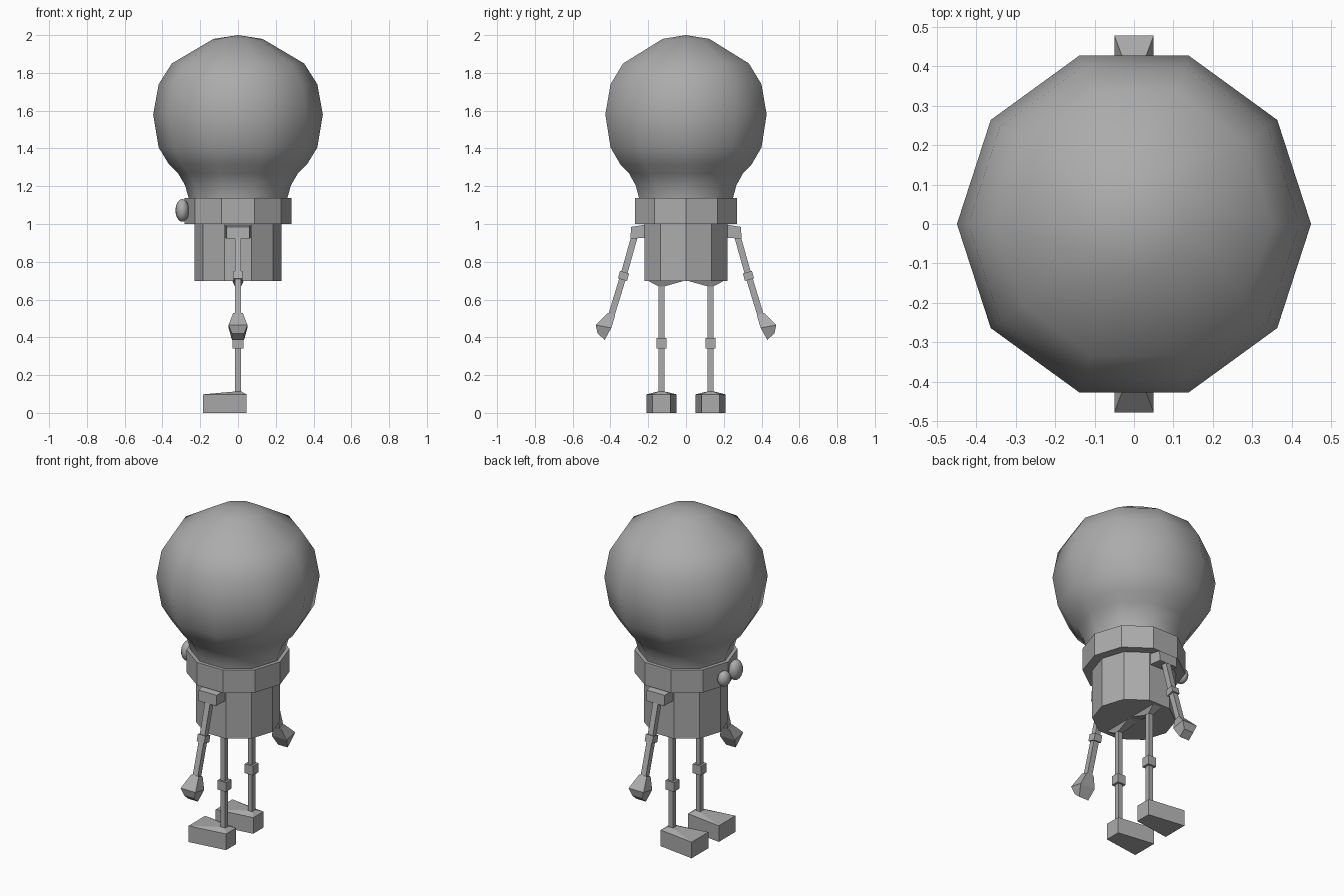
import bpy, bmesh
from math import cos, sin, pi
from mathutils import Vector

cube = bpy.data.objects.get("Cube")
if cube:
    bpy.data.objects.remove(cube, do_unlink=True)

grey = bpy.data.materials.new("mid_grey")
grey.use_nodes = True
colour = (0.41, 0.41, 0.41, 1)
grey.diffuse_color = colour
grey.node_tree.nodes["Principled BSDF"].inputs["Base Color"].default_value = colour


def finish(name, bm, smooth=False):
    bmesh.ops.remove_doubles(bm, verts=bm.verts, dist=1e-5)
    bmesh.ops.recalc_face_normals(bm, faces=bm.faces)
    for f in bm.faces:
        f.smooth = smooth
    me = bpy.data.meshes.new(name)
    bm.to_mesh(me)
    bm.free()
    me.materials.append(grey)
    ob = bpy.data.objects.new(name, me)
    bpy.context.collection.objects.link(ob)


def loft(name, rings, smooth=False, cap_end=True):
    """Skin a run of equal-sized point rings and cap the ends."""
    bm = bmesh.new()
    loops = [[bm.verts.new(p) for p in ring] for ring in rings]
    n = len(loops[0])
    for a, b in zip(loops, loops[1:]):
        for i in range(n):
            j = (i + 1) % n
            bm.faces.new((a[i], a[j], b[j], b[i]))
    bm.faces.new(loops[0][::-1])
    if cap_end:
        bm.faces.new(loops[-1])
    finish(name, bm, smooth)


def decagon(r, z):
    return [(r * cos(i * pi / 5), r * sin(i * pi / 5), z) for i in range(10)]


def rect(x0, x1, y0, y1, z):
    return [(x0, y0, z), (x1, y0, z), (x1, y1, z), (x0, y1, z)]


def slab(half_x, outer, inner):
    """Ring spanning x, between an outer and an inner (y, z) point."""
    return [(-half_x, *outer), (half_x, *outer), (half_x, *inner), (-half_x, *inner)]


def bar(name, start, end, half):
    """Square bar between two (y, z) points."""
    a, b = Vector(start), Vector(end)
    side = (b - a).normalized().orthogonal() * half
    loft(name, [slab(half, p + side, p - side) for p in (a, b)])


# Bulb-shaped head
head_profile = [(0.26, 1.12), (0.262, 1.14), (0.28, 1.204), (0.317, 1.268),
                (0.365, 1.315), (0.42, 1.405), (0.449, 1.58), (0.42, 1.74),
                (0.35, 1.85), (0.13, 1.98), (0, 2.0)]
loft("head", [decagon(r, z) for r, z in head_profile], smooth=True, cap_end=False)

# Collar and body
loft("collar", [decagon(0.283, 1.0), decagon(0.283, 1.138)])
loft("body", [decagon(0.23, 0.698), decagon(0.23, 1.0)])

# Pair of round buttons on the collar
for name, y, z, size in (("large_button", -0.055, 1.072, (0.036, 0.048, 0.06)),
                         ("small_button", 0.055, 1.06, (0.034, 0.042, 0.046))):
    bm = bmesh.new()
    bmesh.ops.create_uvsphere(bm, u_segments=16, v_segments=10, radius=1)
    bmesh.ops.scale(bm, vec=size, verts=bm.verts)
    bmesh.ops.translate(bm, vec=(-0.295, y, z), verts=bm.verts)
    finish(name, bm, smooth=True)

# Limbs, one set on each side
for s, tag in ((-1, "front"), (1, "back")):
    c = 0.13 * s

    # Leg with hip, knee and wedge foot
    loft(tag + "_hip", [rect(-0.016, 0.016, c - 0.016, c + 0.016, 0.67),
                        rect(-0.03, 0.03, min(0.01 * s, 0.2 * s),
                             max(0.01 * s, 0.2 * s), 0.699)])
    loft(tag + "_leg", [rect(-0.015, 0.015, c - 0.015, c + 0.015, z) for z in (0.1, 0.68)])
    loft(tag + "_knee", [rect(-0.028, 0.028, c - 0.026, c + 0.026, z) for z in (0.34, 0.396)])
    sole = [(-0.185, -0.08), (0.045, -0.048), (0.045, 0.048), (-0.185, 0.08)]
    loft(tag + "_foot", [[(x, c + y, z) for x, y in sole] for z in (0, 0.098)]
         + [rect(-0.018, 0.018, c - 0.018, c + 0.018, 0.113)])

    # Arm with shoulder, elbow and mitten hand
    loft(tag + "_shoulder", [slab(0.068, (s * 0.2, 0.998), (s * 0.2, 0.928)),
                             slab(0.06, (s * 0.29, 0.985), (s * 0.295, 0.922))])
    bar(tag + "_upper_arm", (s * 0.268, 0.95), (s * 0.33, 0.73), 0.017)
    bar(tag + "_elbow", (s * 0.325, 0.745), (s * 0.336, 0.705), 0.025)
    bar(tag + "_forearm", (s * 0.333, 0.72), (s * 0.397, 0.51), 0.017)
    loft(tag + "_hand", [slab(0.025, (s * 0.412, 0.53), (s * 0.375, 0.517)),
                         slab(0.05, (s * 0.478, 0.465), (s * 0.395, 0.45)),
                         slab(0.032, (s * 0.468, 0.42), (s * 0.43, 0.387))])
